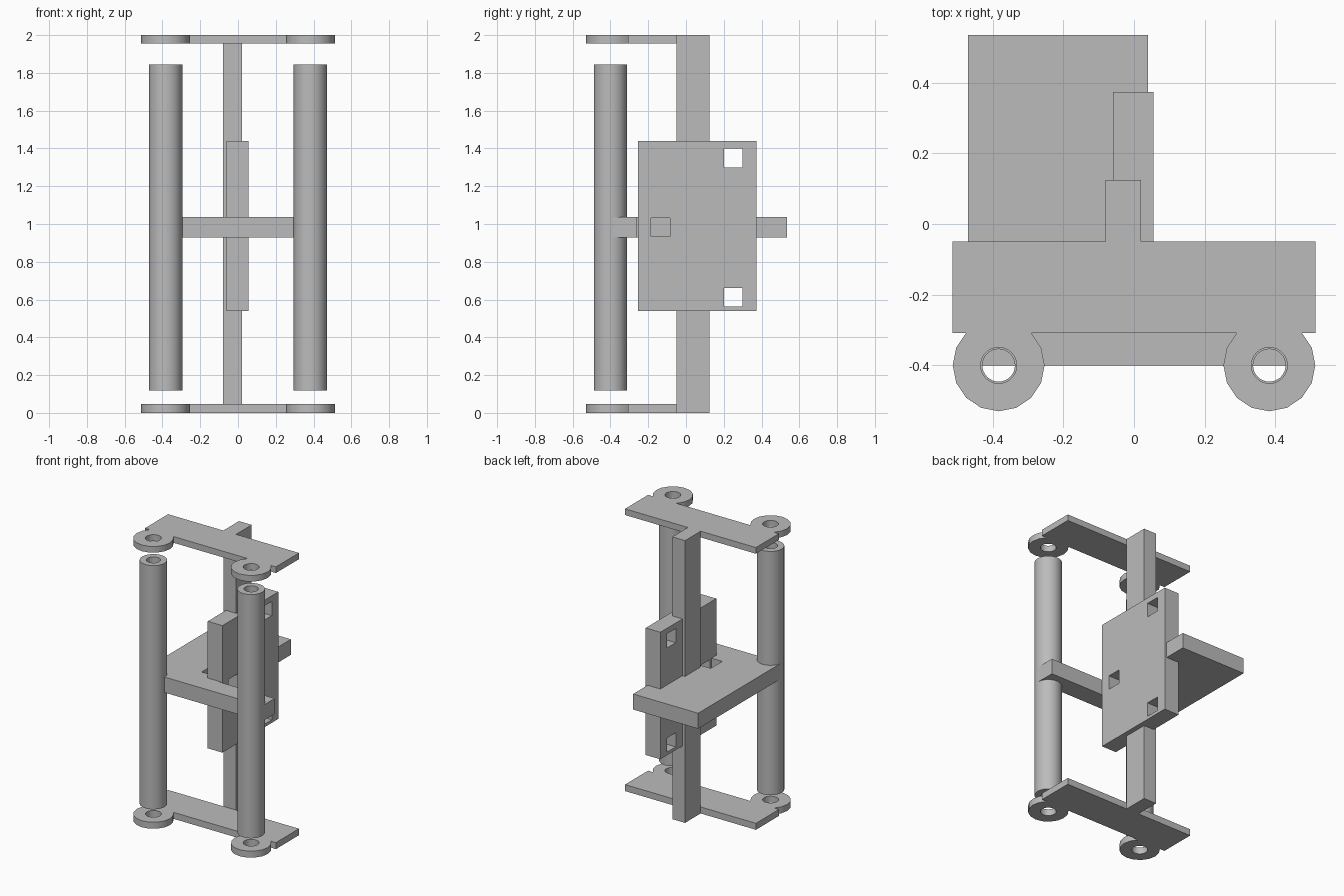
import bpy
import bmesh
from math import cos, sin, radians
from mathutils import Matrix

cube = bpy.data.objects.get("Cube")
if cube:
    bpy.data.objects.remove(cube, do_unlink=True)

grey = bpy.data.materials.new("plain grey")
grey.use_nodes = True
grey.diffuse_color = (0.5, 0.5, 0.5, 1)
grey.node_tree.nodes["Principled BSDF"].inputs["Base Color"].default_value = (0.5, 0.5, 0.5, 1)

ROD_X, ROD_Y = 0.383, -0.40


def finish(name, bm):
    bmesh.ops.recalc_face_normals(bm, faces=bm.faces)
    mesh = bpy.data.meshes.new(name)
    bm.to_mesh(mesh)
    bm.free()
    mesh.materials.append(grey)
    obj = bpy.data.objects.new(name, mesh)
    bpy.context.collection.objects.link(obj)
    return obj


def prism(name, outline, z0, z1):
    bm = bmesh.new()
    base = bm.faces.new([bm.verts.new((x, y, z0)) for x, y in outline])
    grown = bmesh.ops.extrude_face_region(bm, geom=[base], use_keep_orig=True)
    top = [v for v in grown["geom"] if isinstance(v, bmesh.types.BMVert)]
    bmesh.ops.translate(bm, verts=top, vec=(0, 0, z1 - z0))
    return finish(name, bm)


def box(name, x, y, z):
    return prism(name, [(x[0], y[0]), (x[1], y[0]), (x[1], y[1]), (x[0], y[1])], *z)


def cylinder(name, x, y, radius, z0, z1, sides=32):
    bm = bmesh.new()
    bmesh.ops.create_cone(bm, cap_ends=True, segments=sides, radius1=radius, radius2=radius,
                          depth=z1 - z0, matrix=Matrix.Translation((x, y, (z0 + z1) / 2)))
    return finish(name, bm)


def cut(obj, cutters):
    # Subtract the cutters, bake the result, then discard them
    for c in cutters:
        c.hide_render = True
        mod = obj.modifiers.new("hole", "BOOLEAN")
        mod.operation = "DIFFERENCE"
        mod.solver = "EXACT"
        mod.object = c
    deps = bpy.context.evaluated_depsgraph_get()
    mesh = bpy.data.meshes.new_from_object(obj.evaluated_get(deps))
    obj.modifiers.clear()
    obj.data = mesh
    for c in cutters:
        bpy.data.objects.remove(c, do_unlink=True)


def smooth(obj):
    bpy.ops.object.select_all(action="DESELECT")
    obj.select_set(True)
    bpy.context.view_layer.objects.active = obj
    bpy.ops.object.shade_smooth_by_angle(angle=radians(30))


def eye_arc(cx):
    # Sixteen-sided eye, open where it joins the bracket
    angles = [radians(135 + 22.5 * i) for i in range(13)]
    return [(cx + 0.13 * cos(a), ROD_Y + 0.13 * sin(a)) for a in angles]


# End brackets with a pierced eye for each rod
front_y = ROD_Y + 0.13 * sin(radians(45))
outline = [(-0.513, -0.05), (-0.513, front_y), *eye_arc(-ROD_X), *eye_arc(ROD_X),
           (0.513, front_y), (0.513, -0.05)]
for name, z0, z1 in (("bottom_bracket", 0, 0.046), ("top_bracket", 1.956, 2)):
    bracket = prism(name, outline, z0, z1)
    cut(bracket, [cylinder("cutter", s * ROD_X, ROD_Y, 0.051, z0 - 0.1, z1 + 0.1) for s in (-1, 1)])
    smooth(bracket)

# Hollow rods
for side, s in (("right", -1), ("left", 1)):
    rod = cylinder(side + "_rod", s * ROD_X, ROD_Y, 0.088, 0.118, 1.845, 48)
    cut(rod, [cylinder("cutter", s * ROD_X, ROD_Y, 0.046, 0, 2)])
    smooth(rod)

# Upright post
box("post", (-0.08, 0.02), (-0.05, 0.125), (0, 2))

# Sliding shelf with a cross arm and a notch beside the guide plate
prism("shelf", [(-0.47, -0.4), (0.47, -0.4), (0.47, -0.26), (0.04, -0.26),
                (0.04, -0.2), (-0.145, -0.2), (-0.145, -0.07), (0.04, -0.07),
                (0.04, 0.535), (-0.47, 0.535)], 0.928, 1.038)

# Guide plate with three square holes
guide = box("guide_plate", (-0.06, 0.055), (-0.253, 0.373), (0.54, 1.44))
cut(guide, [box("cutter", (-0.2, 0.2), (y, y + 0.1), (z, z + 0.1))
            for y, z in ((0.2, 1.3), (0.2, 0.562), (-0.185, 0.933))])
